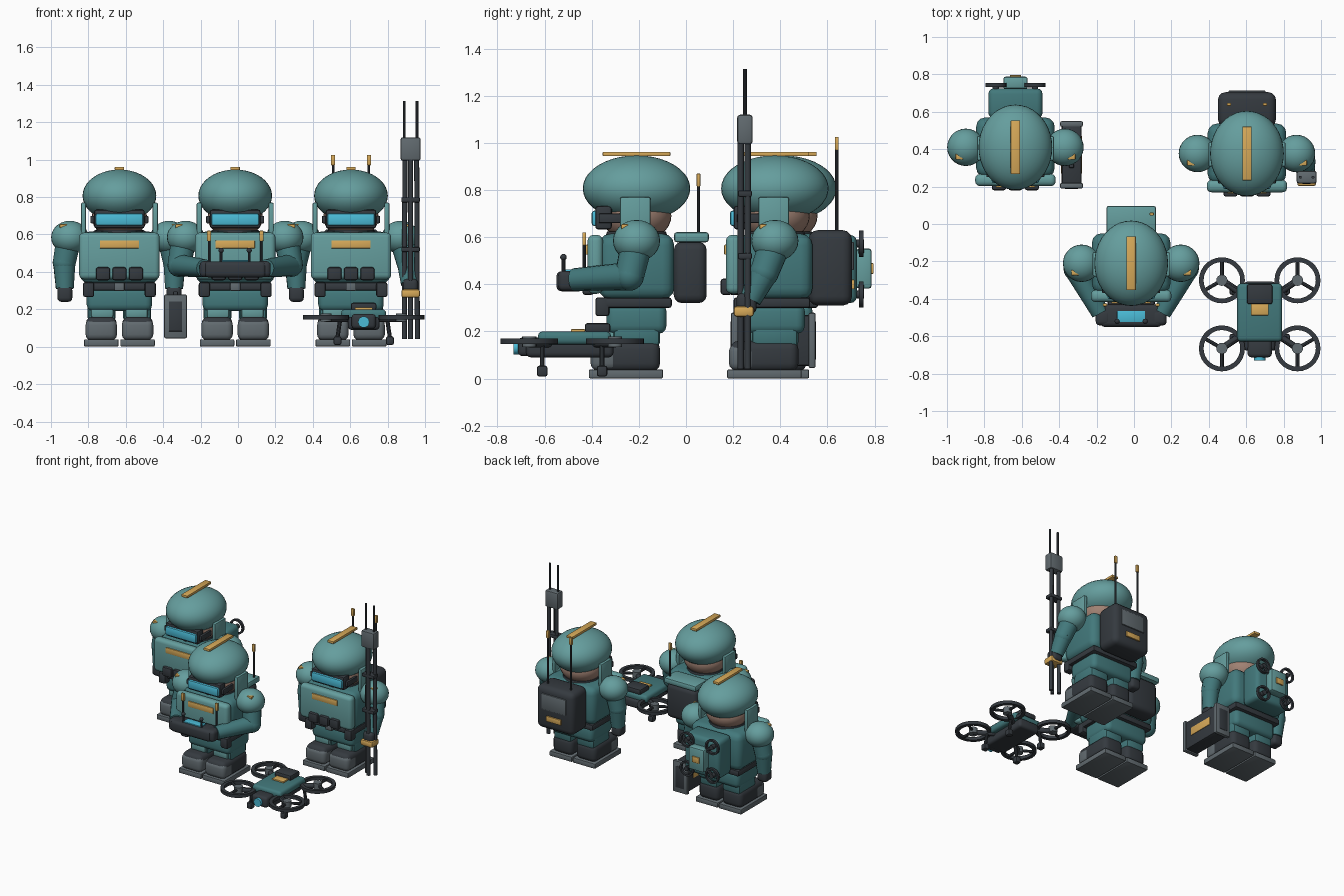
import bpy, bmesh
from math import pi, cos, sin
from mathutils import Vector, Matrix

if "Cube" in bpy.data.objects:
    bpy.data.objects.remove(bpy.data.objects["Cube"])

def mat(name, *c):
    m = bpy.data.materials.new(name)
    m.diffuse_color = (*c, 1)
    m.use_nodes = True
    m.node_tree.nodes["Principled BSDF"].inputs["Base Color"].default_value = m.diffuse_color
    return m

TEAL = mat("teal", .055, .19, .2)
LIGHT = mat("light_teal", .13, .34, .34)
DARK = mat("dark", .035, .042, .05)
GREY = mat("grey", .12, .145, .16)
YELLOW = mat("amber", .68, .4, .1)
CYAN = mat("cyan", .07, .5, .68)
SKIN = mat("skin", .35, .22, .17)
O = Vector((0, 0, 0))          # origin of the group being built

def finish(name, bm, m):
    me = bpy.data.meshes.new(name)
    bm.to_mesh(me)
    bm.free()
    me.materials.append(m)
    ob = bpy.data.objects.new(name, me)
    ob.location = O
    bpy.context.collection.objects.link(ob)
    return ob

def box(name, loc, size, m, bevel=.01, seg=2):
    bm = bmesh.new()
    bmesh.ops.create_cube(bm, size=1)
    bmesh.ops.scale(bm, vec=size, verts=bm.verts)
    b = min(bevel, min(size) * .4)
    if b > 0:
        bmesh.ops.bevel(bm, geom=bm.edges[:], offset=b, segments=seg, profile=.5, affect='EDGES')
    bmesh.ops.translate(bm, vec=loc, verts=bm.verts)
    return finish(name, bm, m)

def ball(name, loc, r, m, u=32, v=16):
    bm = bmesh.new()
    bmesh.ops.create_uvsphere(bm, u_segments=u, v_segments=v, radius=1)
    bmesh.ops.scale(bm, vec=r, verts=bm.verts)
    bmesh.ops.translate(bm, vec=loc, verts=bm.verts)
    return finish(name, bm, m)

def rod(name, a, b, r, m, r2=None, n=16):
    a, b = Vector(a), Vector(b)
    d = b - a
    M = Matrix.Translation((a + b) / 2) @ d.to_track_quat('Z', 'Y').to_matrix().to_4x4()
    bm = bmesh.new()
    bmesh.ops.create_cone(bm, cap_ends=True, segments=n, radius1=r,
                          radius2=r if r2 is None else r2, depth=d.length, matrix=M)
    return finish(name, bm, m)

def ring(name, loc, R, w, h, m, upright=False, n=28):
    # flat hoop with a rectangular section
    bm = bmesh.new()
    loops = []
    for i in range(n):
        c, s = cos(2 * pi * i / n), sin(2 * pi * i / n)
        loops.append([bm.verts.new((q * c, q * s, z)) for q, z in
                      ((R, -h / 2), (R, h / 2), (R - w, h / 2), (R - w, -h / 2))])
    for i in range(n):
        p, q = loops[i], loops[(i + 1) % n]
        for k in range(4):
            bm.faces.new((p[k], q[k], q[(k + 1) % 4], p[(k + 1) % 4]))
    bmesh.ops.recalc_face_normals(bm, faces=bm.faces)
    if upright:
        bmesh.ops.rotate(bm, matrix=Matrix.Rotation(pi / 2, 3, 'X'), verts=bm.verts)
    bmesh.ops.translate(bm, vec=loc, verts=bm.verts)
    return finish(name, bm, m)

def antenna(name, x, y, z0, z1, tip, r=.007):
    rod(name, (x, y, z0), (x, y, z1 - tip), r, DARK, n=10)
    box(name + "_tip", (x, y, z1 - tip / 2), (.022, .016, tip), YELLOW, .003)

def arm(shoulder, elbow, wrist, hand):
    rod("upper_arm", shoulder, elbow, .068, TEAL, .062)
    ball("elbow", elbow, (.062,) * 3, TEAL, 20, 12)
    rod("forearm", elbow, wrist, .06, TEAL, .048)
    box("glove", hand, (.08, .085, .085), DARK, .022, 3)

def soldier(x, y):
    global O
    O = Vector((x, y, 0))
    for s in (-1, 1):
        # boots and legs
        box("sole", (s * .097, -.045, .02), (.185, .315, .038), GREY, .006)
        box("boot", (s * .097, -.045, .095), (.165, .29, .13), DARK, .035, 3)
        box("toe_cap", (s * .097, -.135, .09), (.168, .12, .11), GREY, .03, 3)
        box("leg", (s * .095, 0, .19), (.15, .2, .12), TEAL, .025)
        box("knee_guard", (s * .092, -.085, .185), (.12, .06, .06), LIGHT, .012)
        # belt pouches, shoulders, ear guards
        box("belt_pouch", (s * .165, -.145, .305), (.06, .06, .08), DARK, .012)
        ball("shoulder", (s * .265, .0, .585), (.1, .1, .088), LIGHT, 28, 14)
        box("shoulder_mark", (s * .3, -.05, .645), (.04, .03, .02), YELLOW, .004)
        box("ear_guard", (s * .192, -.005, .68), (.028, .13, .18), LIGHT, .008)
        box("visor_strap", (s * .145, -.1, .68), (.02, .12, .04), DARK, .005)
    # trunk
    box("pelvis", (0, .0, .255), (.35, .255, .13), TEAL, .035, 3)
    box("belt", (0, .0, .322), (.39, .3, .045), DARK, .012)
    box("buckle", (0, -.155, .32), (.055, .025, .045), GREY, .006)
    box("torso", (0, .0, .475), (.42, .32, .28), TEAL, .05, 3)
    box("chest_plate", (0, -.175, .485), (.43, .065, .25), LIGHT, .025, 3)
    box("chest_label", (0, -.208, .547), (.21, .014, .042), YELLOW, .003)
    for k in (-1, 0, 1):
        box("chest_pouch", (k * .088, -.205, .39), (.076, .05, .07), DARK, .012)
    # head, visor and helmet
    rod("collar", (0, 0, .59), (0, 0, .625), .135, DARK, .125, 24)
    ball("head", (0, 0, .69), (.148, .148, .11), SKIN)
    box("visor_frame", (0, -.14, .683), (.27, .07, .1), DARK, .012)
    box("visor", (0, -.158, .68), (.255, .065, .066), CYAN, .012)
    ball("helmet", (0, 0, .807), (.197, .228, .14), LIGHT, 40, 20)
    box("helmet_stripe", (0, 0, .953), (.05, .287, .018), YELLOW, .003)

def straight_arm(s):
    arm((s * .272, 0, .57), (s * .295, -.005, .45), (s * .292, -.015, .31), (s * .292, -.02, .282))

# soldier with carry case and folded flyer on the back
soldier(-.634, .41)
straight_arm(-1)
straight_arm(1)
box("flyer_pack", (0, .235, .465), (.29, .16, .29), TEAL, .03, 3)
box("flyer_body", (0, .345, .467), (.13, .065, .17), LIGHT, .012)
box("flyer_label", (0, .38, .467), (.06, .012, .045), YELLOW, .003)
for sx in (-1, 1):
    for sz in (-1, 1):
        ring("folded_rotor", (sx * .105, .333, .465 + sz * .108), .056, .013, .02, DARK, True)
        rod("folded_arm", (sx * .03, .333, .465 + sz * .04), (sx * .105, .333, .465 + sz * .108), .012, DARK, n=8)
        rod("folded_hub", (sx * .105, .312, .465 + sz * .108), (sx * .105, .345, .465 + sz * .108), .017, DARK, n=12)
box("case_body", (.3, -.04, .162), (.105, .33, .215), DARK, .01)
for s in (-1, 1):
    box("case_end", (.3, -.04 + s * .165, .162), (.122, .03, .235), GREY, .008)
    box("case_end_inset", (.3, -.04 + s * .179, .162), (.07, .006, .16), DARK, .002)
for s in (-1, 1):
    box("case_label", (.3 + s * .052, -.04, .17), (.008, .2, .06), YELLOW, .002)
    box("case_handle_post", (.3, -.04 + s * .06, .275), (.025, .02, .04), DARK, .004)

# pilot with hand controller
soldier(-.015, -.21)
for s in (-1, 1):
    arm((s * .275, 0, .57), (s * .3, -.03, .435), (s * .165, -.265, .42), (s * .15, -.29, .415))
    antenna("controller_antenna", s * .14, -.222, .45, .62, .055)
    rod("joystick", (s * .075, -.31, .44), (s * .075, -.31, .51), .008, DARK, n=10)
    ball("joystick_knob", (s * .075, -.31, .515), (.014, .014, .014), DARK, 12, 8)
box("controller", (0, -.28, .413), (.33, .12, .085), DARK, .022, 3)
box("controller_screen", (0, -.285, .457), (.15, .06, .012), CYAN, .003)
box("backpack", (0, .228, .45), (.25, .14, .26), DARK, .035, 3)
box("backpack_lid", (0, .233, .6), (.265, .148, .043), LIGHT, .012)
antenna("backpack_antenna", .11, .263, .61, .87, .055)

# signaller with radio and mast
soldier(.604, .377)
straight_arm(-1)
arm((.275, 0, .57), (.305, -.045, .45), (.315, -.105, .335), (.318, -.12, .32))
box("radio_pack", (0, .235, .47), (.31, .185, .32), DARK, .04, 3)
box("radio_panel", (0, .326, .52), (.2, .02, .12), GREY, .006)
box("radio_label", (0, .331, .4), (.12, .014, .04), YELLOW, .003)
for s in (-1, 1):
    antenna("radio_antenna", s * .096, .263, .6, 1.025, .055)
O = Vector((.923, .25, 0))
for px, py in ((-.034, .012), (0, -.018), (.036, .012)):
    rod("mast_leg", (px, py, .04), (px * .9, py, 1.0), .0135, DARK, n=12)
for z in (.52, .785):
    box("mast_collar", (0, 0, z), (.1, .06, .028), DARK, .008)
box("mast_grip", (0, -.005, .285), (.1, .085, .045), YELLOW, .012)
box("mast_head", (0, 0, 1.057), (.108, .066, .125), GREY, .012)
for s in (-1, 1):
    rod("mast_aerial", (s * .034, 0, 1.11), (s * .034, 0, 1.314), .008, DARK, n=10)

# quadcopter on the ground
O = Vector((.672, -.483, 0))
box("drone_body", (0, .01, .172), (.24, .31, .056), TEAL, .02, 3)
box("drone_belly", (0, -.01, .125), (.17, .37, .07), DARK, .02, 3)
box("drone_battery", (0, .108, .215), (.135, .108, .04), DARK, .01)
box("drone_label", (0, .025, .203), (.095, .06, .014), YELLOW, .003)
box("drone_nose", (0, -.18, .135), (.13, .1, .08), DARK, .02, 3)
rod("drone_lens", (0, -.22, .132), (0, -.248, .132), .03, CYAN, n=20)
for sx in (-1, 1):
    for sy in (-1, 1):
        cx, cy = sx * .202, sy * .182
        rod("drone_arm", (sx * .08, sy * .1, .15), (cx, cy, .15), .018, DARK, n=12)
        ring("rotor_guard", (cx, cy, .158), .123, .025, .024, DARK)
        rod("rotor_hub", (cx, cy, .135), (cx, cy, .178), .03, GREY, n=16)
        for k in range(3):
            a = 2 * pi * k / 3 + pi / 2 * sy
            rod("rotor_blade", (cx, cy, .158), (cx + .105 * cos(a), cy + .105 * sin(a), .158), .01, DARK, n=8)
        fx, fy = sx * .14, sy * .127
        rod("drone_leg", (sx * .125, fy, .15), (fx, fy, .05), .011, DARK, n=10)
        box("drone_foot", (fx, fy, .032), (.042, .045, .046), DARK, .01)

# smooth shading with crisp edges
bpy.ops.object.select_all(action='SELECT')
bpy.context.view_layer.objects.active = bpy.context.selected_objects[0]
bpy.ops.object.shade_smooth_by_angle(angle=.6)
